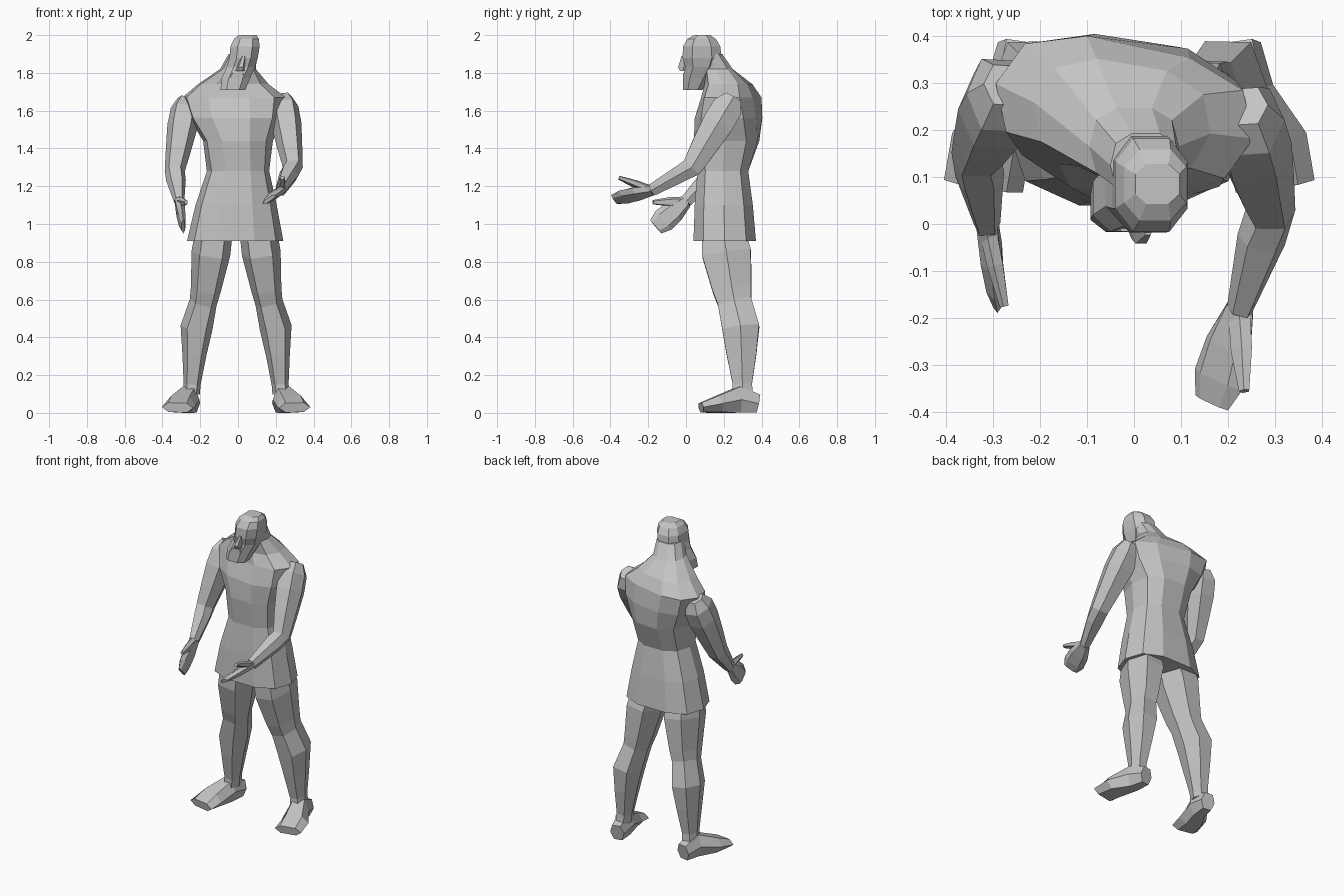
import bpy
import bmesh
from math import sin, cos, pi, radians, copysign
from mathutils import Vector, Matrix

default = bpy.data.objects.get("Cube")
if default:
    bpy.data.objects.remove(default)

GREY = (0.55, 0.55, 0.55, 1)
material = bpy.data.materials.new("plain grey")
material.use_nodes = True
material.diffuse_color = GREY
material.node_tree.nodes["Principled BSDF"].inputs["Base Color"].default_value = GREY

SIDEWAYS = Vector((1, 0, 0))
BACKWARD = Vector((0, 1, 0))


def ring(centre, wide, deep, twist=0):
    """One cross-section: its centre, half width, half depth and turn."""
    return {"centre": Vector(centre), "wide": wide, "deep": deep, "twist": twist}


def level(height, wide, deep, back, lean=0, twist=0):
    """A horizontal cross-section of the trunk or head."""
    return ring((lean, back, height), wide, deep, twist)


def squared(value):
    """Push a circle's coordinate outwards for a boxier outline."""
    return copysign(abs(value) ** 0.78, value)


def loft(name, rings, sides, hint=None, phase=0):
    """Skin the rings; with a hint for the width direction they tilt along the path."""
    bm = bmesh.new()
    loops = []
    for i, section in enumerate(rings):
        across, depth = SIDEWAYS, BACKWARD
        if hint:
            before = rings[max(i - 1, 0)]["centre"]
            after = rings[min(i + 1, len(rings) - 1)]["centre"]
            along = (after - before).normalized()
            across = (hint - along * hint.dot(along)).normalized()
            depth = along.cross(across)
        turn = Matrix.Rotation(radians(section["twist"]), 3, "Z")
        loop = []
        for k in range(sides):
            angle = 2 * pi * (k + phase) / sides
            offset = across * squared(cos(angle)) * section["wide"]
            offset += depth * squared(sin(angle)) * section["deep"]
            loop.append(bm.verts.new(section["centre"] + turn @ offset))
        loops.append(loop)
    for low, high in zip(loops, loops[1:]):
        for k in range(sides):
            following = (k + 1) % sides
            bm.faces.new((low[k], low[following], high[following], high[k]))
    bm.faces.new(loops[0])
    bm.faces.new(loops[-1])
    bmesh.ops.recalc_face_normals(bm, faces=bm.faces)
    mesh = bpy.data.meshes.new(name)
    bm.to_mesh(mesh)
    bm.free()
    mesh.materials.append(material)
    part = bpy.data.objects.new(name, mesh)
    bpy.context.scene.collection.objects.link(part)


def build_leg(word, side):
    """Leg and splayed foot on one side of the body."""
    def joint(x, y, z):
        return Vector((side * x - 0.01, y, z))

    hip, knee = joint(0.12, 0.2, 0.94), joint(0.165, 0.25, 0.62)
    calf, ankle = joint(0.21, 0.29, 0.45), joint(0.237, 0.3, 0.1)
    loft(word + "_leg", [
        ring(hip, wide=0.1, deep=0.13),
        ring(hip.lerp(knee, 0.3), wide=0.103, deep=0.145),
        ring(hip.lerp(knee, 0.9), wide=0.08, deep=0.115),
        ring(knee.lerp(calf, 0.2), wide=0.073, deep=0.1),
        ring(calf, wide=0.085, deep=0.11),
        ring(calf.lerp(ankle, 0.4), wide=0.064, deep=0.088),
        ring(ankle.lerp(calf, 0.15), wide=0.045, deep=0.057),
        ring(ankle, wide=0.045, deep=0.06),
    ], 6, SIDEWAYS)
    loft(word + "_foot", [
        ring(joint(0.235, 0.38, 0.05), wide=0.045, deep=0.055),
        ring(joint(0.25, 0.28, 0.07), wide=0.058, deep=0.077),
        ring(joint(0.295, 0.17, 0.045), wide=0.085, deep=0.05),
        ring(joint(0.31, 0.08, 0.028), wide=0.085, deep=0.028),
    ], 6, SIDEWAYS)


def build_arm(word, shoulder, elbow, wrist, fingers, thumb, hint):
    """Arm, flat hand and thumb; the hint is the direction across the palm."""
    shoulder, elbow, wrist = Vector(shoulder), Vector(elbow), Vector(wrist)
    fingers, thumb = Vector(fingers), Vector(thumb)
    loft(word + "_arm", [
        ring(shoulder, wide=0.05, deep=0.05),
        ring(shoulder.lerp(elbow, 0.15), wide=0.077, deep=0.09),
        ring(shoulder.lerp(elbow, 0.38), wide=0.08, deep=0.092),
        ring(shoulder.lerp(elbow, 0.7), wide=0.067, deep=0.077),
        ring(elbow, wide=0.053, deep=0.06),
        ring(elbow.lerp(wrist, 0.3), wide=0.052, deep=0.05),
        ring(wrist, wide=0.028, deep=0.036),
    ], 6, SIDEWAYS)
    loft(word + "_hand", [
        ring(wrist, wide=0.035, deep=0.025),
        ring(wrist.lerp(fingers, 0.4), wide=0.06, deep=0.025),
        ring(wrist.lerp(fingers, 0.75), wide=0.065, deep=0.02),
        ring(fingers, wide=0.045, deep=0.01),
    ], 6, hint)
    loft(word + "_thumb", [
        ring(wrist, wide=0.025, deep=0.02),
        ring(wrist.lerp(thumb, 0.5), wide=0.025, deep=0.018),
        ring(thumb, wide=0.012, deep=0.01),
    ], 5, hint)


# Tunic, chest and sloping neck, with the chest turned a little
loft("tunic", [
    level(height=0.91, wide=0.255, deep=0.172, back=0.205, lean=-0.015),
    level(height=1.1, wide=0.215, deep=0.16, back=0.2, lean=-0.01),
    level(height=1.28, wide=0.165, deep=0.14, back=0.195),
    level(height=1.44, wide=0.185, deep=0.175, back=0.215, twist=-4),
    level(height=1.56, wide=0.25, deep=0.172, back=0.225, lean=-0.01, twist=-9),
    level(height=1.67, wide=0.28, deep=0.145, back=0.24, lean=-0.02, twist=-12),
    level(height=1.74, wide=0.19, deep=0.12, back=0.225, lean=-0.025, twist=-10),
    level(height=1.82, wide=0.095, deep=0.085, back=0.165),
    level(height=1.9, wide=0.075, deep=0.07, back=0.125, lean=0.025),
], 10)

# Head with a flat face and square beard, the chin leaning to its right
loft("head", [
    level(height=1.71, wide=0.07, deep=0.055, back=0.035, lean=-0.027),
    level(height=1.77, wide=0.08, deep=0.075, back=0.055, lean=-0.012),
    level(height=1.83, wide=0.08, deep=0.09, back=0.08, lean=0.015),
    level(height=1.88, wide=0.08, deep=0.11, back=0.085, lean=0.03),
    level(height=1.94, wide=0.082, deep=0.105, back=0.083, lean=0.037),
    level(height=1.98, wide=0.07, deep=0.08, back=0.083, lean=0.045),
    level(height=2, wide=0.05, deep=0.045, back=0.085, lean=0.05),
], 8, phase=0.5)

# Nose and moustache
loft("nose", [
    level(height=1.81, wide=0.025, deep=0.025, back=-0.01, lean=0.01),
    level(height=1.83, wide=0.02, deep=0.03, back=-0.015, lean=0.015),
    level(height=1.89, wide=0.01, deep=0.015, back=-0.01, lean=0.03),
], 6)
loft("moustache", [
    level(height=1.77, wide=0.06, deep=0.035, back=0.015, lean=-0.01),
    level(height=1.8, wide=0.045, deep=0.035, back=0.015),
], 6)

# Limbs
for word, side in (("left", 1), ("right", -1)):
    build_leg(word, side)

build_arm(
    "left",
    shoulder=(0.235, 0.25, 1.67),
    elbow=(0.29, 0.03, 1.3),
    wrist=(0.225, -0.18, 1.18),
    fingers=(0.165, -0.38, 1.13),
    thumb=(0.235, -0.355, 1.245),
    hint=Vector((1, 0, 0.7)),
)
build_arm(
    "right",
    shoulder=(-0.27, 0.295, 1.66),
    elbow=(-0.335, 0.15, 1.28),
    wrist=(-0.312, 0, 1.12),
    fingers=(-0.29, -0.16, 0.985),
    thumb=(-0.275, -0.175, 1.115),
    hint=Vector((0, -1, 1)),
)
